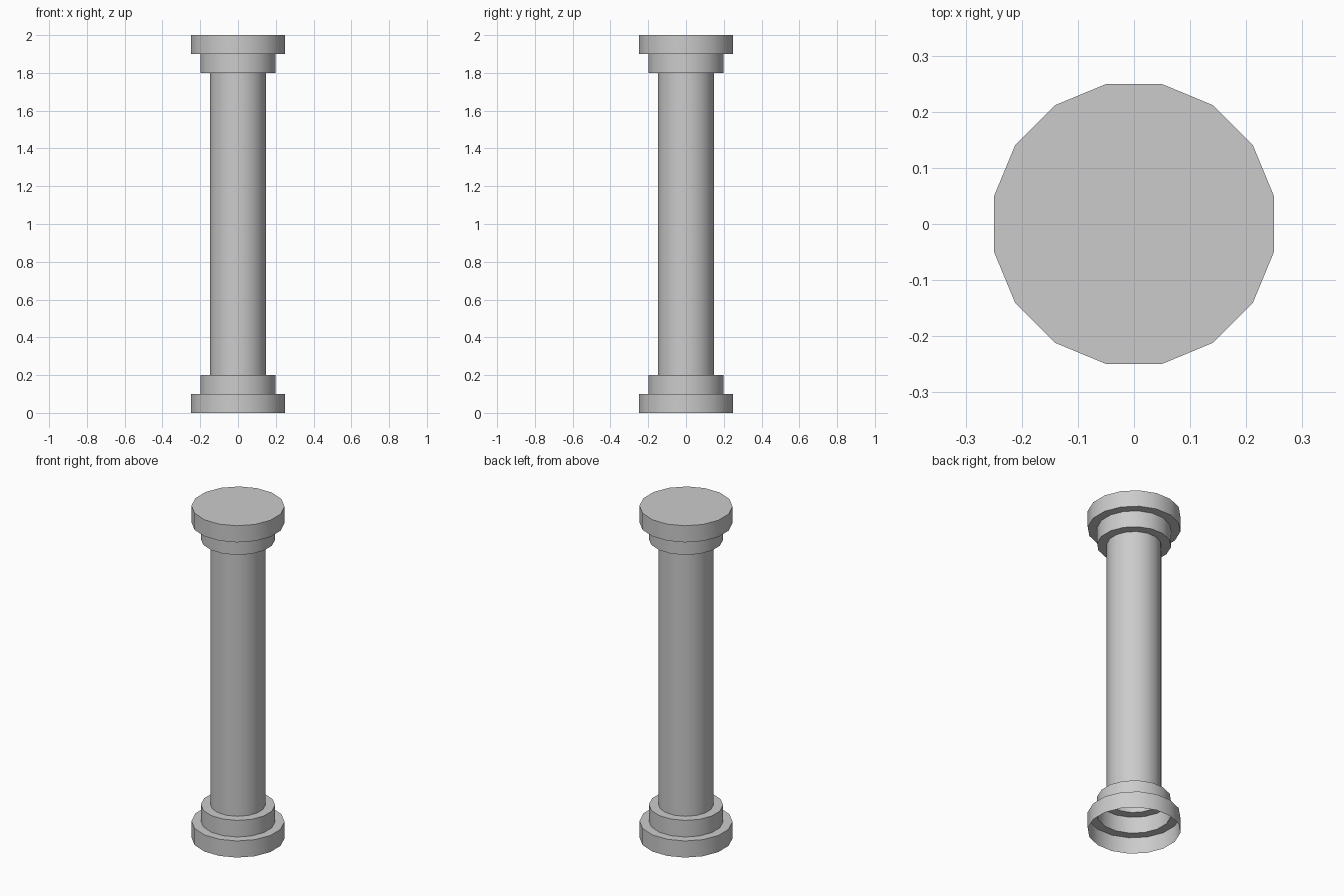
import bpy, bmesh
from math import cos, sin, pi

if "Cube" in bpy.data.objects:
    bpy.data.objects.remove(bpy.data.objects["Cube"])

SIDES = 16
# Apothem (centre to flat face) and height of each step, from the open foot upward
PROFILE = [(0.2495, 0.0), (0.2495, 0.1), (0.199, 0.1), (0.199, 0.2), (0.147, 0.2),
           (0.147, 1.8), (0.199, 1.8), (0.199, 1.9), (0.2495, 1.9), (0.2495, 2.0)]


def ring(bm, apothem, z):
    r = apothem / cos(pi / SIDES)
    angles = [(i + 0.5) * 2 * pi / SIDES for i in range(SIDES)]
    return [bm.verts.new((r * cos(a), r * sin(a), z)) for a in angles]


# Stepped column: one hollow skin, open underneath and capped on top
bm = bmesh.new()
rings = [ring(bm, a, z) for a, z in PROFILE]
for low, high in zip(rings, rings[1:]):
    for i in range(SIDES):
        j = (i + 1) % SIDES
        bm.faces.new((low[i], low[j], high[j], high[i]))
bm.faces.new(rings[-1])

mesh = bpy.data.meshes.new("column")
bm.to_mesh(mesh)
bm.free()
column = bpy.data.objects.new("column", mesh)
bpy.context.collection.objects.link(column)

# Soft round sides, crisp steps
bpy.context.view_layer.objects.active = column
column.select_set(True)
bpy.ops.object.shade_smooth_by_angle(angle=pi / 6)
